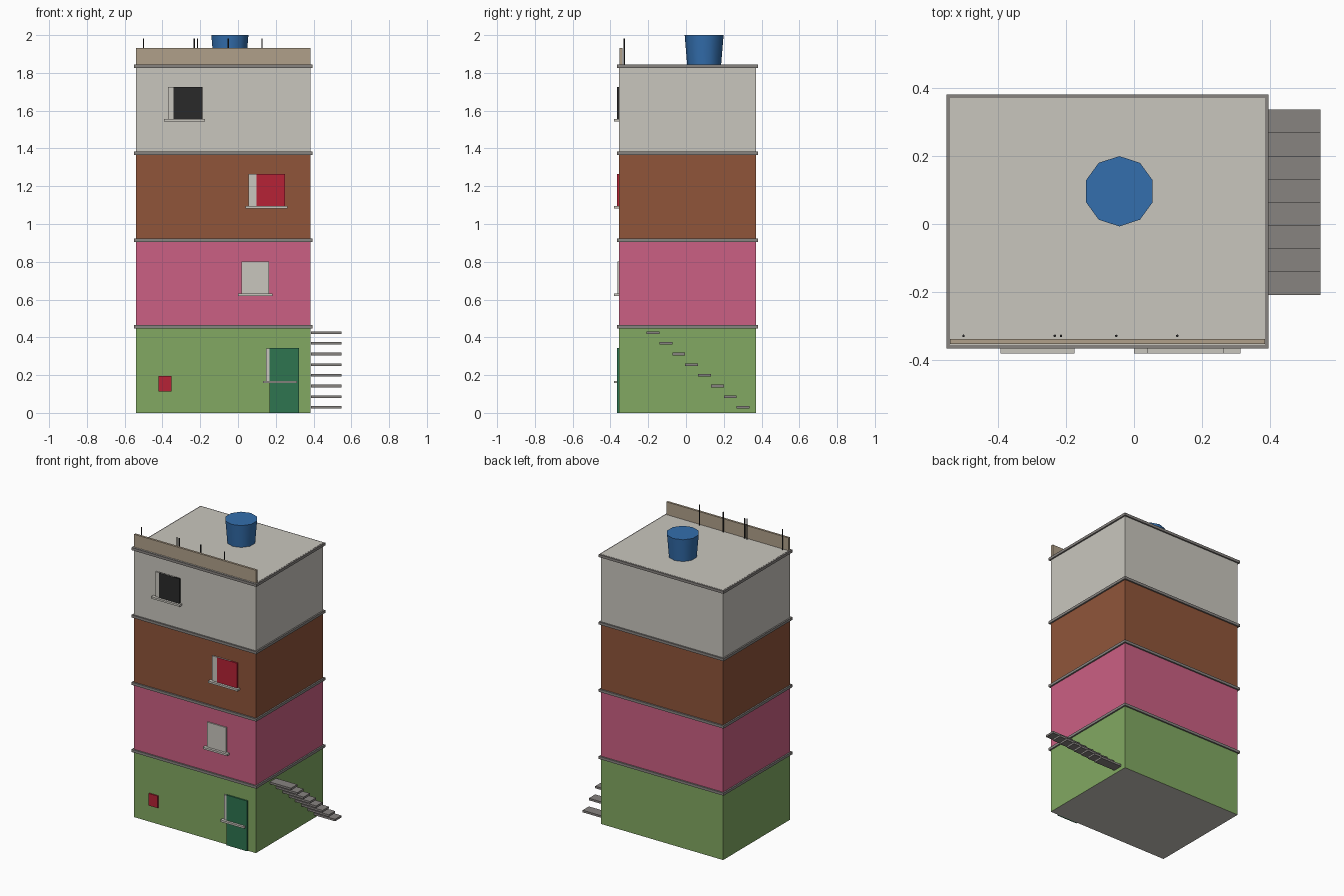
import bpy, bmesh
from mathutils import Matrix

cube = bpy.data.objects.get("Cube")
if cube:
    bpy.data.objects.remove(cube, do_unlink=True)


def material(name, hex_code):
    srgb = [int(hex_code[i:i + 2], 16) / 255 for i in (0, 2, 4)]
    colour = [c / 12.92 if c < 0.04 else ((c + 0.055) / 1.055) ** 2.4 for c in srgb] + [1]
    mat = bpy.data.materials.new(name)
    mat.use_nodes = True
    mat.diffuse_color = colour
    mat.node_tree.nodes["Principled BSDF"].inputs["Base Color"].default_value = colour
    return mat


plaster = material("plaster beige", "C9C6BE")
brown = material("brick brown", "90553A")
pink = material("wall pink", "CB6083")
green = material("wall green", "82A962")
red = material("shutter red", "B62236")
door_green = material("door green", "2E7550")
black = material("dark metal", "2A2A2A")
concrete = material("concrete grey", "878380")
blue = material("tank blue", "336EAD")
tan = material("parapet tan", "B0A08A")


def finish(name, bm, mat):
    mesh = bpy.data.meshes.new(name)
    bm.to_mesh(mesh)
    bm.free()
    mesh.materials.append(mat)
    obj = bpy.data.objects.new(name, mesh)
    bpy.context.collection.objects.link(obj)
    return obj


def box(name, mat, x, y, z):
    """Box spanning the given (low, high) range on each axis."""
    bm = bmesh.new()
    size = [b - a for a, b in (x, y, z)]
    centre = [(a + b) / 2 for a, b in (x, y, z)]
    bmesh.ops.create_cube(bm, size=1, matrix=Matrix.Translation(centre) @ Matrix.Diagonal((*size, 1)))
    return finish(name, bm, mat)


def cylinder(name, mat, x, y, z, low_radius, top_radius, sides):
    bm = bmesh.new()
    bmesh.ops.create_cone(bm, cap_ends=True, segments=sides, radius1=low_radius, radius2=top_radius,
                          depth=z[1] - z[0], matrix=Matrix.Translation((x, y, sum(z) / 2)))
    return finish(name, bm, mat)


WALL_X, WALL_Y = (-0.54, 0.384), (-0.355, 0.37)
LEDGE_X, LEDGE_Y = (-0.55, 0.394), (-0.365, 0.38)
FRONT = WALL_Y[0]
ROOF = 1.845

# Storeys, each topped by a thin concrete ledge
floor = 0
storeys = (("ground", green, 0.455), ("second", pink, 0.914), ("third", brown, 1.374), ("top", plaster, ROOF))
for name, mat, top in storeys:
    storey = box(name + "_storey", mat, WALL_X, WALL_Y, (floor, top))
    if floor == 0:
        storey.data.materials.append(plaster)
        for face in storey.data.polygons:
            face.material_index = int(face.normal.z < -0.5)
    middle = min(top, ROOF - 0.01)
    box(name + "_ledge", concrete, LEDGE_X, LEDGE_Y, (middle - 0.009, middle + 0.009))
    floor = top

# Window panes with projecting sills: pane x, sill x, pane bottom
windows = (("ground", (0.148, 0.295), (0.132, 0.312), 0.17),
           ("second", (0.019, 0.164), (0.0, 0.183), 0.632),
           ("third", (0.056, 0.2), (0.04, 0.262), 1.095),
           ("top", (-0.37, -0.225), (-0.392, -0.175), 1.556))
for name, pane, sill, base in windows:
    box(name + "_window", plaster, pane, (FRONT - 0.008, FRONT), (base, base + 0.17))
    box(name + "_window_sill", plaster, sill, (-0.38, FRONT), (base - 0.013, base))

# Coloured shutters, door and meter box
SKIN = (FRONT - 0.0095, FRONT)
box("dark_shutter", black, (-0.341, -0.188), SKIN, (1.556, 1.726))
box("red_shutter", red, (0.098, 0.249), SKIN, (1.095, 1.265))
box("front_door", door_green, (0.167, 0.323), SKIN, (0, 0.343))
box("meter_box", red, (-0.42, -0.352), SKIN, (0.114, 0.196))

# Floating stair treads on the left wall
for i in range(8):
    y, z = 0.302 - 0.068 * i, 0.03 + 0.0563 * i
    box(f"stair_tread_{i + 1}", concrete, (0.387, 0.547), (y - 0.034, y + 0.034), (z - 0.007, z + 0.007))

# Roof parapet, bare reinforcing bars and water tank
box("parapet", tan, WALL_X, (-0.352, -0.337), (ROOF, 1.932))
for i, x in enumerate((-0.5, -0.232, -0.214, -0.052, 0.127)):
    cylinder(f"reinforcing_bar_{i + 1}", black, x, -0.328, (ROOF, 1.983), 0.004, 0.004, 6)
tank = cylinder("water_tank", blue, -0.043, 0.096, (ROOF, 2), 0.09, 0.103, 10)
bpy.ops.object.select_all(action="DESELECT")
tank.select_set(True)
bpy.context.view_layer.objects.active = tank
bpy.ops.object.shade_smooth_by_angle(angle=0.8)
